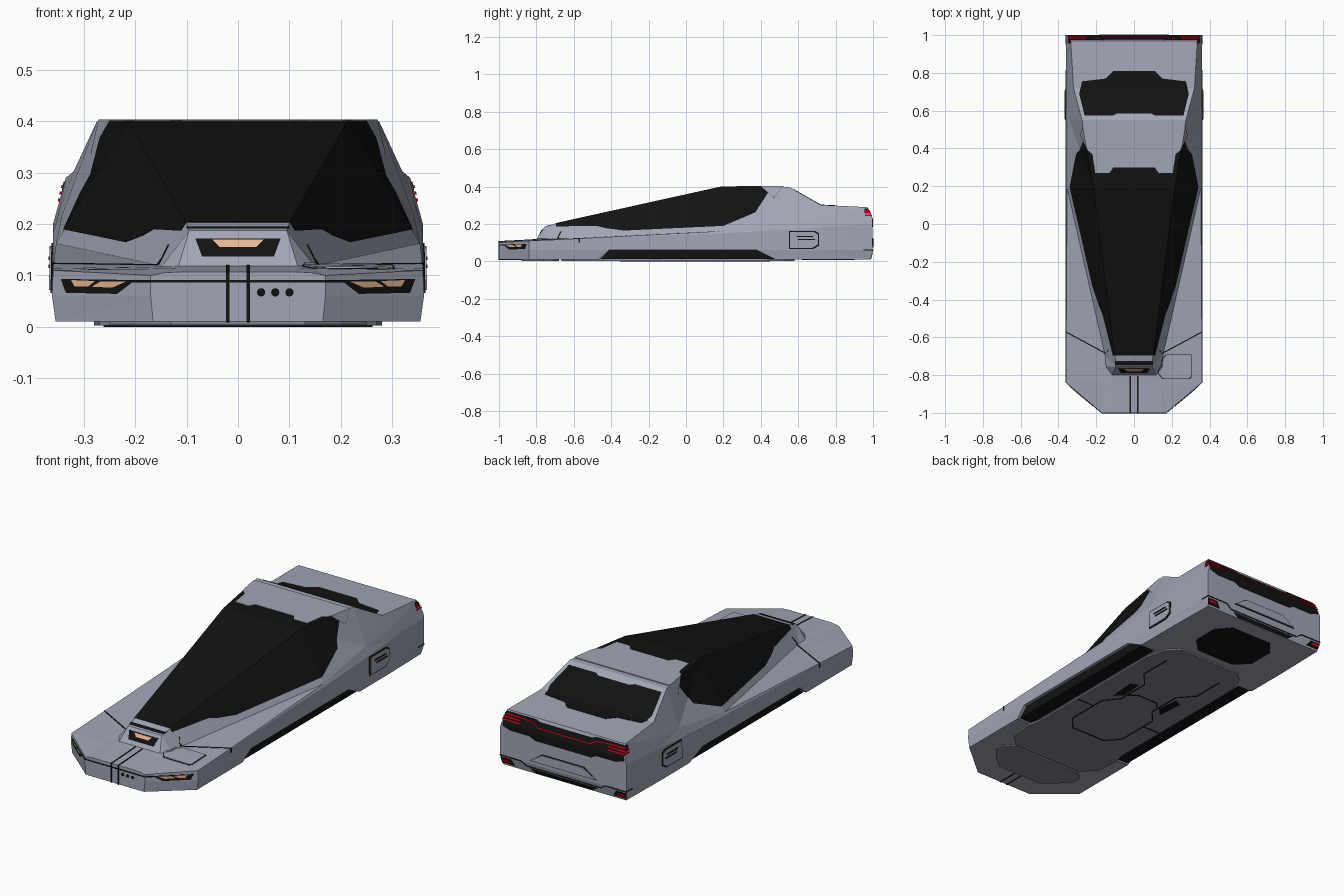
import bpy, bmesh
from mathutils import Vector

if "Cube" in bpy.data.objects:
    bpy.data.objects.remove(bpy.data.objects["Cube"])


def material(name, rgb):
    m = bpy.data.materials.new(name)
    m.diffuse_color = (*rgb, 1)
    m.use_nodes = True
    m.node_tree.nodes["Principled BSDF"].inputs["Base Color"].default_value = m.diffuse_color
    return m


GREY = material("hull_grey", (0.36, 0.38, 0.46))
UNDER = material("under_grey", (0.22, 0.23, 0.27))
BLACK = material("gloss_black", (0.006, 0.006, 0.006))
LAMP = material("warm_lamp", (0.8, 0.47, 0.28))
RED = material("red_lamp", (0.6, 0.0, 0.01))


def add(name, mesh, mat):
    ob = bpy.data.objects.new(name, mesh)
    bpy.context.collection.objects.link(ob)
    mesh.materials.clear()
    mesh.materials.append(mat)
    return ob


def prism_mesh(axis, polys, lo, hi, mirror=False):
    """Extrude 2D outlines along an axis: x takes (y,z), y takes (x,z), z takes (x,y)."""
    place = {'x': lambda a, b, c: (c, a, b), 'y': lambda a, b, c: (a, c, b),
             'z': lambda a, b, c: (a, b, c)}[axis]
    bm = bmesh.new()
    for s in ((1, -1) if mirror else (1,)):
        for poly in polys:
            rings = []
            for c in (lo, hi):
                ring = [Vector(place(a, b, c)) for a, b in poly]
                rings.append([bm.verts.new((v.x * s, v.y, v.z)) for v in ring])
            r0, r1 = rings
            bm.faces.new(r0)
            bm.faces.new(r1[::-1])
            for i in range(len(r0)):
                j = (i + 1) % len(r0)
                bm.faces.new((r0[j], r0[i], r1[i], r1[j]))
    bmesh.ops.recalc_face_normals(bm, faces=bm.faces)
    me = bpy.data.meshes.new("prism")
    bm.to_mesh(me)
    bm.free()
    return me


def boolean(ob, cutter_mesh, op):
    cutter = add("cutter", cutter_mesh, BLACK)
    cutter.hide_render = True
    mod = ob.modifiers.new("cut", 'BOOLEAN')
    mod.operation, mod.solver, mod.object = op, 'EXACT', cutter
    dg = bpy.context.evaluated_depsgraph_get()
    me = bpy.data.meshes.new_from_object(ob.evaluated_get(dg))
    ob.modifiers.clear()
    mat = ob.data.materials[0]
    ob.data = me
    me.materials.clear()
    me.materials.append(mat)
    for p in me.polygons:
        p.material_index = 0
    bpy.data.objects.remove(cutter)


def strip(pts, w=0.006):
    """Outline of a thin line following a path."""
    left, right = [], []
    for i, p in enumerate(pts):
        d = Vector(pts[min(i + 1, len(pts) - 1)]) - Vector(pts[max(i - 1, 0)])
        n = Vector((-d.y, d.x)).normalized() * w / 2
        left.append((p[0] + n.x, p[1] + n.y))
        right.append((p[0] - n.x, p[1] - n.y))
    return left + right[::-1]


def sym(half):
    """Close a half outline (x > 0) across the centre line."""
    return half + [(-x, y) for x, y in half[::-1]]


def rect(a0, a1, b0, b1):
    return [(a0, b0), (a1, b0), (a1, b1), (a0, b1)]


def shrink(poly, d):
    c = sum((Vector(p) for p in poly), Vector((0, 0))) / len(poly)
    return [tuple(Vector(p) - Vector(((d if p[0] > c.x else -d), (d if p[1] > c.y else -d)))) for p in poly]


# hull: cross-sections (y, low x, mid x, belt x z, base x z, roof x z) lofted nose to tail
stations = [
    (-1.0, .165, .17, .17, .100, .145, .105, .113, .107),
    (-.84, .355, .362, .36, .110, .147, .113, .116, .115),
    (-.80, .355, .362, .36, .112, .147, .114, .116, .118),
    (-.755, .355, .362, .36, .114, .149, .117, .095, .187),
    (-.70, .355, .362, .36, .116, .152, .119, .100, .202),
    (.19, .355, .362, .36, .150, .354, .162, .213, .399),
    (.55, .355, .362, .36, .170, .343, .215, .275, .399),
    (.72, .355, .362, .36, .182, .348, .225, .320, .302),
    (.998, .350, .360, .36, .200, .353, .225, .335, .290)]
bm = bmesh.new()
rings = []
for k, (y, lx, mx, bx, bz, cx, cz, rx, rz) in enumerate(stations):
    half = [(lx, .01), (mx, .06), (bx, bz), (cx, cz), (rx, rz)]
    dy = (-.012, 0, 0, 0, -.028) if k == len(stations) - 1 else (0,) * 5
    right = [bm.verts.new((x, y + d, z)) for (x, z), d in zip(half, dy)]
    left = [bm.verts.new((-x, y + d, z)) for (x, z), d in zip(half, dy)]
    rings.append(right + left[::-1])
for a, b in zip(rings, rings[1:]):
    for i in range(10):
        j = (i + 1) % 10
        bm.faces.new((a[i], a[j], b[j], b[i]))
for r in (rings[0], rings[-1]):
    for i in range(4):
        bm.faces.new((r[i], r[i + 1], r[8 - i], r[9 - i]))
bmesh.ops.recalc_face_normals(bm, faces=bm.faces)
bmesh.ops.triangulate(bm, faces=bm.faces)
hull_mesh = bpy.data.meshes.new("hull")
bm.to_mesh(hull_mesh)
bm.free()
hull = add("hull", hull_mesh, GREY)


def inlay(name, mat, axis, polys, lo, hi, mirror=False, e=.002):
    """A skin-thin panel that follows the hull inside the given outlines."""
    b = bmesh.new()
    b.from_mesh(hull_mesh)
    b.normal_update()
    moves = [(v, v.normal * min(v.calc_shell_factor(), 2) * e) for v in b.verts]
    for v, m in moves:
        v.co += m
    me = bpy.data.meshes.new(name)
    b.to_mesh(me)
    b.free()
    boolean(add(name, me, mat), prism_mesh(axis, polys, lo, hi, mirror), 'INTERSECT')


# canopy glass, roof panel and rear window
inlay("canopy_glass", BLACK, 'x', [[(-.695, .187), (-.48, .19), (-.43, .178), (-.33, .165), (.2, .19),
      (.37, .262), (.46, .40), (.46, .5), (.1, .5), (-.695, .26)]], -.5, .5)
inlay("roof_panel", GREY, 'z', [sym([(.11, .30), (.13, .27), (.205, .27), (.22, .37), (.245, .39),
      (.285, .47), (.27, .52)])], .32, .5, e=.004)
inlay("rear_window", BLACK, 'z', [sym([(.09, .585), (.11, .575), (.262, .575), (.29, .69), (.275, .755),
      (.15, .77), (.11, .81)])], .27, .5)

# nose: lamps, seams and sensors
inlay("pod_lamp_housing", BLACK, 'y', [sym([(.07, .137), (.083, .172)])], -.85, -.72)
inlay("pod_lamp", LAMP, 'y', [sym([(.035, .155), (.05, .170)])], -.85, -.72, e=.004)
inlay("pod_trim", BLACK, 'y', [strip([(-.1, .193), (.1, .193)], .004)], -.85, -.70)
inlay("headlamp_housing", BLACK, 'y', [[(.20, .091), (.345, .093), (.335, .066), (.235, .064)]], -1.1, -.8, True)
inlay("headlamp", LAMP, 'y', [[(.218, .088), (.268, .088), (.285, .078), (.245, .076)],
      [(.278, .089), (.325, .091), (.318, .078), (.292, .078)]], -1.1, -.8, True, .004)
inlay("nose_groove", BLACK, 'y', [rect(-.21, .21, .086, .091)], -1.1, -.9, e=.0025)
inlay("nose_seam", BLACK, 'z', [rect(.017, .023, -1.1, -.805)], -.1, .2, True)
for i in range(3):
    bpy.ops.mesh.primitive_cylinder_add(vertices=16, radius=.008, depth=.01,
                                        location=(.045 + .0275 * i, -.998, .067), rotation=(1.5708, 0, 0))
    bpy.context.object.name = "nose_sensor"
    bpy.context.object.data.materials.append(BLACK)

# hood seams and hatch
inlay("hood_seam", BLACK, 'z', [strip([(.40, -.55), (.15, -.685), (.118, -.65)])], .10, .16, True)
hatch = [(.15, -.82), (.295, -.82), (.305, -.81), (.305, -.69), (.17, -.69), (.15, -.71), (.125, -.79)]
inlay("hatch_gap", BLACK, 'z', [hatch], .06, .125, e=.0015)
inlay("hatch", GREY, 'z', [shrink(hatch, .003)], .06, .125, e=.004)

# flank seams and vent
inlay("flank_seams", BLACK, 'x', [
    strip([(.20, .21), (.195, .15), (.125, .068)], .005),
    strip([(.53, .13), (.55, .152), (.71, .305)], .005),
    strip([(-.83, .06), (-.76, .063), (-.71, .088), (-.62, .09), (-.585, .115)], .005),
    strip([(-.60, .088), (-.46, .088), (-.42, .065), (.55, .065)], .005),
    strip([(.71, .068), (.95, .068), (1.02, .06)], .005)], -.5, .5)
vent = [(.55, .066), (.68, .066), (.712, .085), (.712, .150), (.69, .163), (.55, .163)]
inlay("vent_gap", BLACK, 'x', [vent], -.5, .5, e=.003)
inlay("vent_cover", GREY, 'x', [shrink(vent, .006)], -.5, .5, e=.006)
inlay("vent_slots", BLACK, 'x', [rect(.59, .68, .130, .137), rect(.60, .69, .114, .121)], -.5, .5, e=.008)

# tail: dark panel, light bars, bumper plate and corner lamps
inlay("tail_panel", BLACK, 'y', [sym([(.16, .185), (.19, .20), (.30, .20), (.345, .215), (.342, .283),
      (.17, .283), (.15, .275)])], .955, 1.1)
inlay("tail_lamps", RED, 'y', [rect(.25, .35, z, z + .006) for z in (.244, .257, .270)], .957, 1.1, True, .004)
inlay("tail_light_line", RED, 'y', [strip([(-.25, .272), (-.18, .268), (-.15, .250), (.15, .250),
      (.18, .268), (.25, .272)], .004)], .955, 1.1, e=.0035)
plate = sym([(.19, .075), (.12, .125)])
inlay("bumper_gap", BLACK, 'y', [plate, strip([(-.37, .06), (-.24, .06), (-.21, .04), (.21, .04),
      (.24, .06), (.37, .06)], .005)], .95, 1.1)
inlay("bumper_plate", GREY, 'y', [shrink(plate, .004)], .95, 1.1, e=.006)
inlay("corner_lamp_housing", BLACK, 'y', [[(.28, .02), (.352, .02), (.358, .05), (.30, .05)]], .955, 1.1, True)
inlay("corner_lamp", RED, 'y', [[(.30, .03), (.35, .03), (.352, .042), (.31, .042)]], .96, 1.1, True, .004)
inlay("lower_tail_slot", BLACK, 'y', [sym([(.16, .013), (.19, .032)])], .95, 1.1, e=.003)

# underside: rear outlet, sills and belly pan with seams
inlay("rear_outlet", BLACK, 'z', [sym([(.11, .62), (.18, .69), (.18, .83), (.12, .90)])], -.1, .05)
front_plate = sym([(.13, -.88), (.20, -.82), (.25, -.76), (.25, -.71), (.2, -.68)])
inlay("front_under_plate", UNDER, 'z', [front_plate], -.1, .05, e=.007)
boolean(hull, prism_mesh('x', [[(-.48, -.02), (-.47, .01), (-.41, .06), (.38, .06), (.48, .01), (.49, -.02)]],
                         .27, .5, True), 'DIFFERENCE')
add("sills", prism_mesh('x', [[(-.46, .012), (-.41, .061), (.38, .061), (.49, .012)]], .25, .345, True), BLACK)
pan = sym([(.20, -.665), (.27, -.60), (.28, -.48), (.265, -.40), (.265, .42), (.24, .52), (.18, .58)])
add("belly_pan", prism_mesh('z', [pan], .002, .02), UNDER)
add("belly_seams", prism_mesh('z', [
    strip([(.0, -.35), (.10, -.35), (.16, -.28), (.16, -.05), (.10, .02), (.10, .20), (.17, .28), (.17, .45)]),
    strip([(.16, -.12), (.262, -.12)]), strip([(.0, .10), (.06, .10), (.10, .06)]),
    [(.11, .06), (.15, .02), (.16, .16), (.12, .18)]], 0, .01, True), BLACK)
